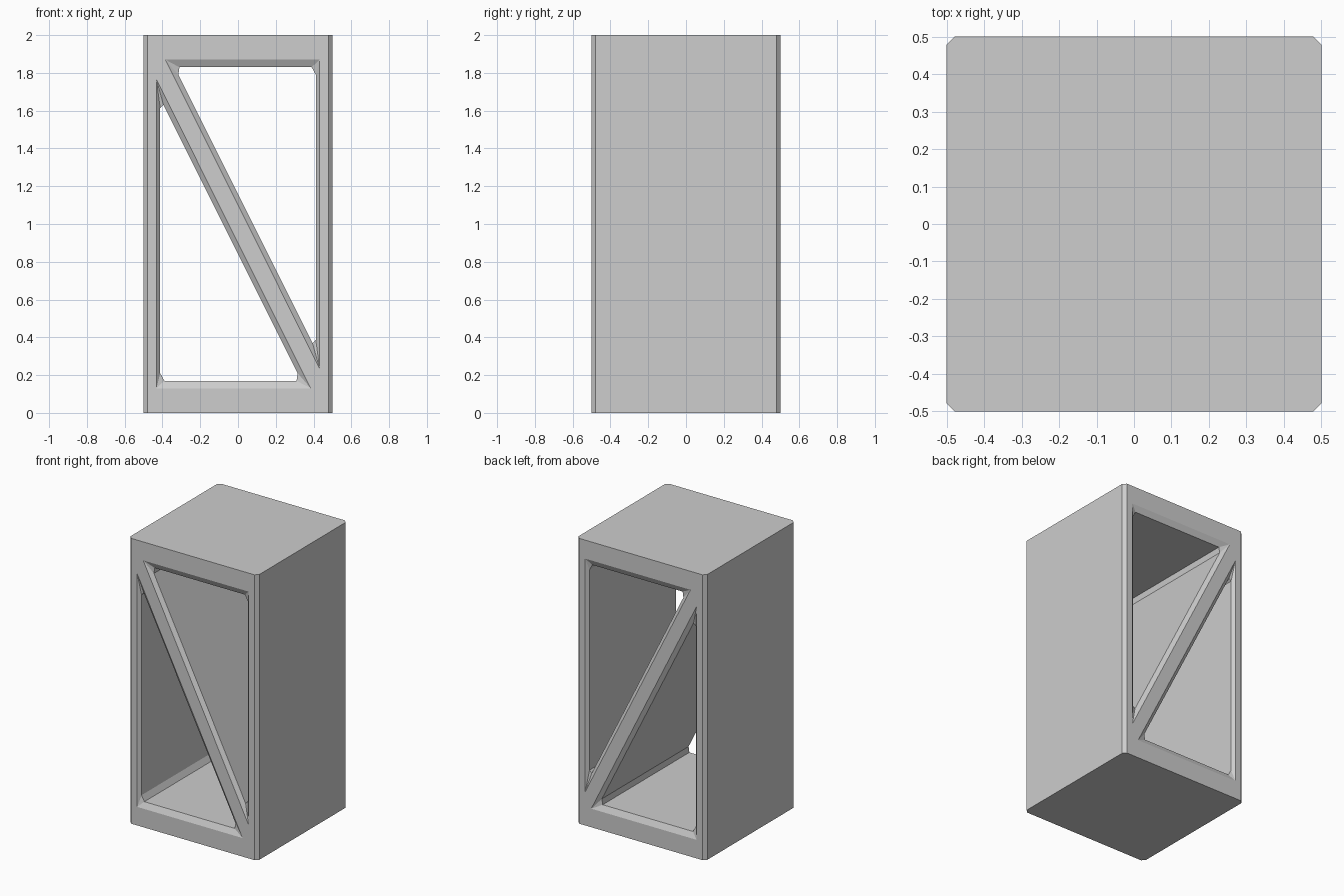
import bpy
import bmesh

if "Cube" in bpy.data.objects:
    bpy.data.objects.remove(bpy.data.objects["Cube"], do_unlink=True)

grey = bpy.data.materials.new("light grey")
grey.use_nodes = True
colour = (0.61, 0.61, 0.61, 1)
grey.diffuse_color = colour
grey.node_tree.nodes["Principled BSDF"].inputs["Base Color"].default_value = colour


def add_object(name, bm):
    bmesh.ops.recalc_face_normals(bm, faces=bm.faces)
    mesh = bpy.data.meshes.new(name)
    bm.to_mesh(mesh)
    bm.free()
    mesh.materials.append(grey)
    ob = bpy.data.objects.new(name, mesh)
    bpy.context.collection.objects.link(ob)
    return ob


# Solid block with chamfered upright edges
bm = bmesh.new()
bmesh.ops.create_cube(bm, size=1)
for v in bm.verts:
    v.co.z = (v.co.z + 0.5) * 2
upright = [e for e in bm.edges if abs(e.verts[0].co.z - e.verts[1].co.z) > 1]
bmesh.ops.bevel(bm, geom=upright, offset=0.022, offset_type='OFFSET',
                segments=1, affect='EDGES')
block = add_object("braced_frame", bm)

# Triangular opening: sharp mouth, and a throat with cut corners (x, z)
mouth = [(-0.385, 1.87), (0.432, 1.87), (0.432, 0.235)]
throat = [(-0.316, 1.79), (-0.31, 1.83),
          (0.39, 1.83), (0.412, 1.79),
          (0.412, 0.385), (0.395, 0.368)]


def add_opening(name, turn):
    """Through-hole cutter with flared ends; turn = -1 spins it half a turn."""
    bm = bmesh.new()

    def ring(points, y):
        return [bm.verts.new((turn * x, y, 1 + turn * (z - 1))) for x, z in points]

    def bridge(a, b):
        for i in range(len(a)):
            j = (i + 1) % len(a)
            bm.faces.new((a[i], a[j], b[j], b[i]))

    throats = []
    for side in (-1, 1):
        cap, rim = ring(mouth, side * 0.6), ring(mouth, side * 0.5)
        inner = ring(throat, side * 0.48)
        bm.faces.new(cap)
        bridge(cap, rim)
        for k in range(3):
            n = (k + 1) % 3
            bm.faces.new((rim[k], inner[2 * k], inner[2 * k + 1]))
            bm.faces.new((rim[k], inner[2 * k + 1], inner[2 * n], rim[n]))
        throats.append(inner)
    bridge(*throats)
    return add_object(name, bm)


# Cut both openings, leaving the diagonal brace between them
for name, turn in (("upper_opening", 1), ("lower_opening", -1)):
    cutter = add_opening(name, turn)
    cutter.hide_render = True
    mod = block.modifiers.new(name, 'BOOLEAN')
    mod.operation = 'DIFFERENCE'
    mod.solver = 'EXACT'
    mod.object = cutter
    bpy.context.view_layer.objects.active = block
    bpy.ops.object.modifier_apply(modifier=mod.name)
    bpy.data.objects.remove(cutter, do_unlink=True)
